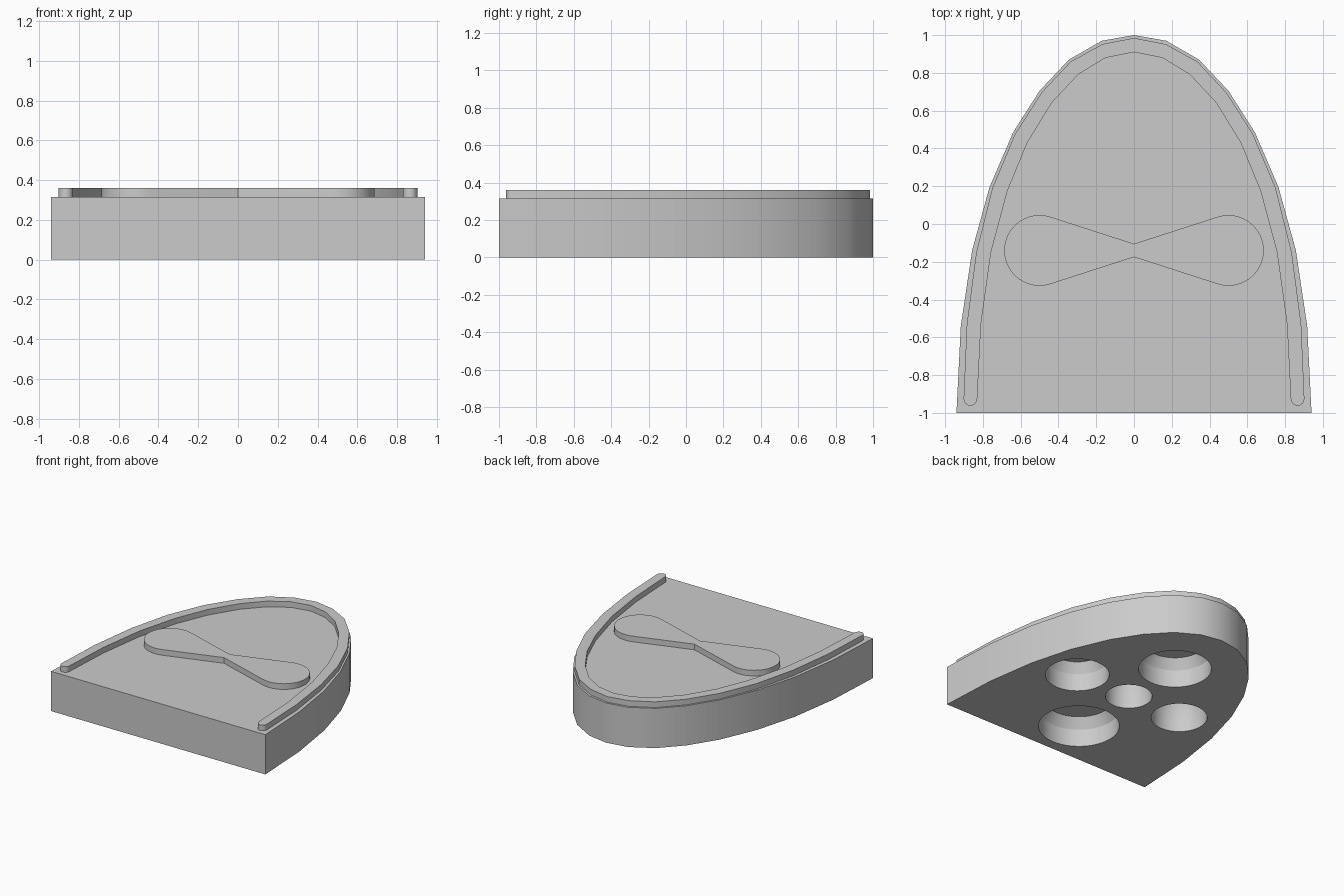
import bpy, bmesh
from math import radians, sin, cos, pi

cube = bpy.data.objects.get("Cube")
if cube:
    bpy.data.objects.remove(cube)

grey = bpy.data.materials.new("plain_grey")
grey.use_nodes = True
colour = (0.6, 0.6, 0.6, 1)
grey.diffuse_color = colour
grey.node_tree.nodes["Principled BSDF"].inputs["Base Color"].default_value = colour

BASE_TOP, RAISED_TOP = 0.315, 0.36


def finish(bm, name):
    bmesh.ops.recalc_face_normals(bm, faces=bm.faces)
    mesh = bpy.data.meshes.new(name)
    bm.to_mesh(mesh)
    bm.free()
    mesh.materials.append(grey)
    obj = bpy.data.objects.new(name, mesh)
    bpy.context.collection.objects.link(obj)
    return obj


def extrude_outline(name, outline, bottom, top):
    bm = bmesh.new()
    face = bm.faces.new([bm.verts.new((x, y, bottom)) for x, y in outline])
    new = bmesh.ops.extrude_face_region(bm, geom=[face])["geom"]
    verts = [v for v in new if isinstance(v, bmesh.types.BMVert)]
    bmesh.ops.translate(bm, vec=(0, 0, top - bottom), verts=verts)
    return finish(bm, name)


def mirrored(half):
    """Half outline starting on the centre line, joined to its mirror image."""
    return [(-x, y) for x, y in reversed(half) if x > 0] + half


def arc(cx, cy, r, start, end, steps):
    angles = [radians(start + (end - start) * i / steps) for i in range(steps + 1)]
    return [(cx + r * cos(a), cy + r * sin(a)) for a in angles]


def select_only(obj):
    bpy.ops.object.select_all(action='DESELECT')
    obj.select_set(True)
    bpy.context.view_layer.objects.active = obj


# Arched base block
base_half = [(0, 1), (.17, .97), (.345, .87), (.5, .705), (.64, .485),
             (.765, .195), (.857, -.14), (.917, -.54), (.94, -1)]
base = extrude_outline("base", mirrored(base_half), 0, BASE_TOP)

# Raised rim following the arch, with rounded ends
outer = [(0, .985), (.168, .952), (.335, .86), (.49, .695), (.63, .475),
         (.75, .19), (.835, -.15), (.885, -.53)]
inner = [(0, .91), (.15, .88), (.295, .792), (.435, .642), (.565, .43),
         (.67, .175), (.757, -.15), (.81, -.53)]
rim_end = arc(.866, -.926, .036, 0, -180, 8)
rim_half = outer + rim_end + inner[:0:-1]
rim_path = outer + rim_end + inner[::-1]
rim_outline = rim_path + [(-x, y) for x, y in reversed(rim_path) if x > 0]
rim = extrude_outline("rim", rim_outline, BASE_TOP - .01, RAISED_TOP)

# Raised bow with two round lobes and a narrow waist
right_lobe = arc(.5, -.14, .187, -108, 108, 24)
left_lobe = [(-x, y) for x, y in reversed(right_lobe)]
bow_outline = [(0, -.175)] + right_lobe + [(0, -.105)] + left_lobe
bow = extrude_outline("bow", bow_outline, BASE_TOP - .01, RAISED_TOP)

# Five round sockets in the underside, each tapering near its floor
sockets = [(0, -.625, .295), (0, .465, .266), (.49, -.06, .233),
           (-.48, -.06, .204), (0, -.06, .171)]
for x, y, r in sockets:
    bm = bmesh.new()
    rings = []
    for radius, z in ((r, -.1), (r, .14), (r * .83, .22)):
        rings.append([bm.verts.new((x + radius * cos(2 * pi * i / 48),
                                    y + radius * sin(2 * pi * i / 48), z))
                      for i in range(48)])
    for low, high in zip(rings, rings[1:]):
        for i in range(48):
            j = (i + 1) % 48
            bm.faces.new((low[i], low[j], high[j], high[i]))
    bm.faces.new(rings[0])
    bm.faces.new(rings[-1])
    cutter = finish(bm, "socket_cutter")
    cutter.hide_render = True
    cut = base.modifiers.new("socket", 'BOOLEAN')
    cut.operation = 'DIFFERENCE'
    cut.solver = 'EXACT'
    cut.object = cutter
    select_only(base)
    bpy.ops.object.modifier_apply(modifier=cut.name)
    bpy.data.objects.remove(cutter)

for obj in (base, rim, bow):
    select_only(obj)
    bpy.ops.object.shade_smooth_by_angle(angle=radians(25))
